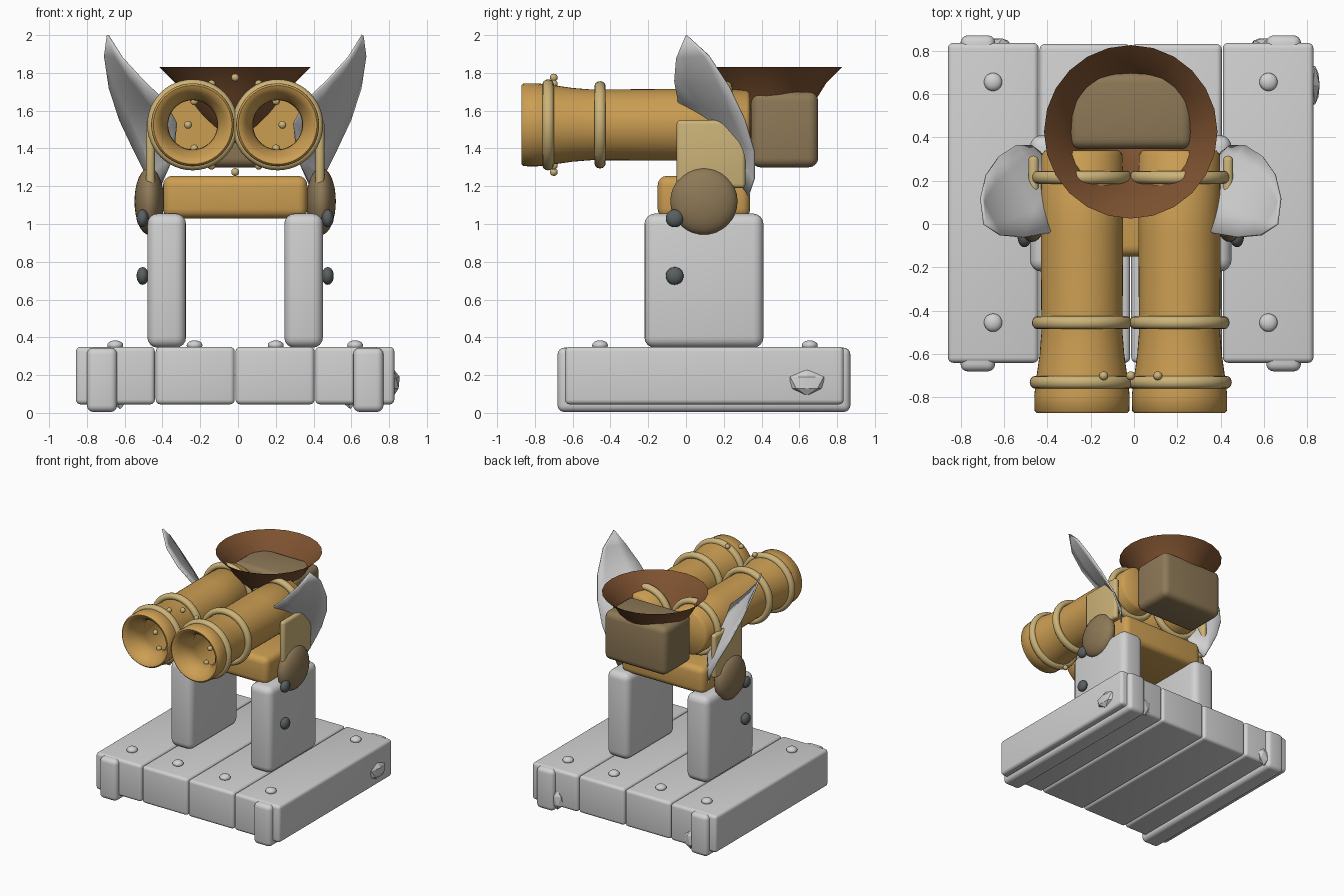
import bpy, bmesh, math
from mathutils import Matrix, Vector

cube = bpy.data.objects.get("Cube")
if cube:
    bpy.data.objects.remove(cube, do_unlink=True)

CX = -0.015      # symmetry plane
EYE_Z = 1.525    # height of the barrel axes
EYE_DX = 0.225   # barrel offset from the symmetry plane


def material(name, r, g, b):
    m = bpy.data.materials.new(name)
    m.use_nodes = True
    m.diffuse_color = (r, g, b, 1)
    bsdf = m.node_tree.nodes["Principled BSDF"]
    bsdf.inputs["Base Color"].default_value = (r, g, b, 1)
    bsdf.inputs["Roughness"].default_value = 0.6
    return m


GREY = material("light grey", 0.64, 0.64, 0.64)
ORANGE = material("ochre", 0.60, 0.34, 0.085)
TAN = material("pale tan", 0.60, 0.45, 0.19)
BROWN = material("dull brown", 0.27, 0.19, 0.095)
FUNNEL = material("dark brown", 0.21, 0.085, 0.03)
DARK = material("dark iron", 0.10, 0.115, 0.115)


def finish(bm, name, mat, angle=40):
    bmesh.ops.recalc_face_normals(bm, faces=bm.faces)
    me = bpy.data.meshes.new(name)
    bm.to_mesh(me)
    bm.free()
    me.materials.append(mat)
    me.shade_smooth()
    me.set_sharp_from_angle(angle=math.radians(angle))
    ob = bpy.data.objects.new(name, me)
    bpy.context.collection.objects.link(ob)
    return ob


def box(name, x, y, z, mat, bevel):
    """Rounded box from (min, max) ranges."""
    bm = bmesh.new()
    bmesh.ops.create_cube(bm, size=1)
    for v in bm.verts:
        v.co = [(lo + hi) / 2 + c * (hi - lo) for c, (lo, hi) in zip(v.co, (x, y, z))]
    bmesh.ops.bevel(bm, geom=bm.edges[:], offset=bevel, segments=4,
                    profile=0.5, affect='EDGES', clamp_overlap=True)
    return finish(bm, name, mat)


def ball(name, centre, size, mat, segments=20):
    bm = bmesh.new()
    bmesh.ops.create_uvsphere(bm, u_segments=segments, v_segments=segments // 2, radius=1)
    bm.transform(Matrix.Translation(centre) @ Matrix.Diagonal((*size, 1)))
    return finish(bm, name, mat, 60)


def lathe(name, profile, centre, axis, mat, steps=40, closed=False, angle=50):
    """Spin (radius, height) points around the y or z axis."""
    bm = bmesh.new()
    up = Vector(axis)
    vs = [bm.verts.new(Vector((r, 0, 0)) + up * h) for r, h in profile]
    edges = [bm.edges.new(p) for p in zip(vs, vs[1:])]
    if closed:
        edges.append(bm.edges.new((vs[-1], vs[0])))
    bmesh.ops.spin(bm, geom=vs + edges, cent=(0, 0, 0), axis=up,
                   angle=math.tau, steps=steps)
    bmesh.ops.remove_doubles(bm, verts=bm.verts, dist=0.0005)
    bm.transform(Matrix.Translation(centre))
    return finish(bm, name, mat, angle)


def span(side, inner, outer):
    return sorted((CX + side * inner, CX + side * outer))


# Plank platform
for i in range(4):
    x0 = CX - 0.845 + i * 0.4225
    outer = i in (0, 3)
    box(f"plank_{i + 1}", (x0 + 0.002, x0 + 0.42), (-0.64, 0.835 if outer else 0.83),
        (0.045, 0.35), GREY, 0.025)
    bolt_x = CX + (-0.635, -0.215, 0.215, 0.635)[i]
    for end, y in (("front", -0.455), ("back", 0.655)):
        ball(f"plank_bolt_{end}_{i + 1}", (bolt_x, y, 0.358), (0.042, 0.042, 0.026), GREY)


def chip(name, centre, size):
    """Faceted lump on the platform."""
    bm = bmesh.new()
    bmesh.ops.create_icosphere(bm, subdivisions=1, radius=1)
    bm.transform(Matrix.Translation(centre) @ Matrix.Diagonal((*size, 1)))
    return finish(bm, name, GREY, 20)


chip("side_chip", (0.825, 0.64, 0.16), (0.035, 0.105, 0.07))
for side, label in ((-1, "right"), (1, "left")):
    chip(f"back_chip_{label}", (CX + side * 0.61, 0.83, 0.1), (0.06, 0.03, 0.08))

# Ear blade outline: front edge and back edge from tip to base (x outward)
FRONT = [(0.60, -0.05, 1.88), (0.49, -0.06, 1.76), (0.375, -0.04, 1.65),
         (0.31, 0.08, 1.53), (0.33, 0.21, 1.35)]
BACK = [(0.69, 0.12, 1.89), (0.665, 0.23, 1.72), (0.61, 0.31, 1.55),
        (0.53, 0.36, 1.38), (0.46, 0.36, 1.24)]
TIP, BASE = (0.675, 0, 2.0), (0.42, 0.33, 1.15)


def blade(name, side):
    bm = bmesh.new()

    def vert(p):
        return bm.verts.new((CX + side * p[0], p[1], p[2]))
    tip, base, rows = vert(TIP), vert(BASE), []
    for f, b in zip(FRONT, BACK):
        f, b = Vector(f), Vector(b)
        row = []
        for k in range(5):
            t = k / 4
            bulge = Vector((0.5, 0.8, 0.1)) * 0.035 * math.sin(math.pi * t)
            row.append(vert(f.lerp(b, t) + bulge))
        rows.append(row)
    for k in range(4):
        bm.faces.new((tip, rows[0][k], rows[0][k + 1]))
        bm.faces.new((base, rows[-1][k + 1], rows[-1][k]))
        for a, b in zip(rows, rows[1:]):
            bm.faces.new((a[k], b[k], b[k + 1], a[k + 1]))
    ob = finish(bm, name, GREY, 60)
    mod = ob.modifiers.new("thickness", 'SOLIDIFY')
    mod.thickness = 0.012
    mod.offset = 0


# Barrel section: outer wall, mouth lip, hollow bore, closed rear
BARREL = [(0, 0.34), (0.17, 0.34), (0.187, 0.32), (0.19, -0.05), (0.187, -0.50),
          (0.195, -0.60), (0.212, -0.72), (0.22, -0.79), (0.219, -0.862),
          (0.208, -0.872), (0.19, -0.865), (0.17, -0.84), (0.145, -0.80), (0.132, -0.76),
          (0.13, -0.70), (0.165, -0.60), (0.165, 0.31), (0, 0.31)]


def ring(radius, thick, width):
    return [(radius + thick * math.cos(a), width * math.sin(a))
            for a in (math.tau * i / 12 for i in range(12))]


for side, label in ((-1, "right"), (1, "left")):
    # Platform runner and leg
    box(f"runner_{label}", span(side, 0.625, 0.785), (-0.68, 0.87), (0.005, 0.345), GREY, 0.035)
    box(f"leg_{label}", span(side, 0.26, 0.465), (-0.22, 0.41), (0.345, 1.055), GREY, 0.055)
    # Leg bolts and shoulder disc
    for k, z in enumerate((0.725, 1.03)):
        ball(f"leg_bolt_{label}_{k + 1}", (CX + side * 0.49, -0.06, z),
             (0.032, 0.047, 0.047), DARK)
    ball(f"shoulder_disc_{label}", (CX + side * 0.455, 0.095, 1.12),
         (0.078, 0.178, 0.178), BROWN, 32)
    # Side plate and ear blade
    box(f"side_plate_{label}", span(side, 0.425, 0.472), (-0.05, 0.315), (1.19, 1.55), TAN, 0.022)
    blade(f"ear_blade_{label}", side)
    # Barrel with its three bands
    eye = (CX + side * EYE_DX, 0, EYE_Z)
    lathe(f"barrel_{label}", BARREL, eye, (0, 1, 0), ORANGE, 48)
    for part, y, radius in (("front", -0.73, 0.215), ("middle", -0.455, 0.205),
                            ("rear", 0.215, 0.205)):
        lathe(f"band_{part}_{label}", ring(radius, 0.026, 0.03), (eye[0], y, EYE_Z),
              (0, 1, 0), TAN, 48, closed=True)

# Ring of studs around both barrels
for i in range(12):
    a = math.tau * i / 12
    ball(f"stud_{i + 1}", (CX + 0.25 * math.cos(a), -0.70, EYE_Z + 0.25 * math.sin(a)),
         (0.021, 0.021, 0.021), TAN, 12)

# Body beam, rear housing and open funnel
box("body_beam", span(1, -0.382, 0.382), (-0.15, 0.34), (1.03, 1.255), ORANGE, 0.05)
box("rear_housing", span(1, -0.285, 0.285), (0.345, 0.70), (1.30, 1.70), BROWN, 0.05)
lathe("funnel", [(0, 1.35), (0.12, 1.47), (0.21, 1.58), (0.27, 1.67), (0.32, 1.75), (0.40, 1.83)],
      (CX, 0.425, 0), (0, 0, 1), FUNNEL, 24)
